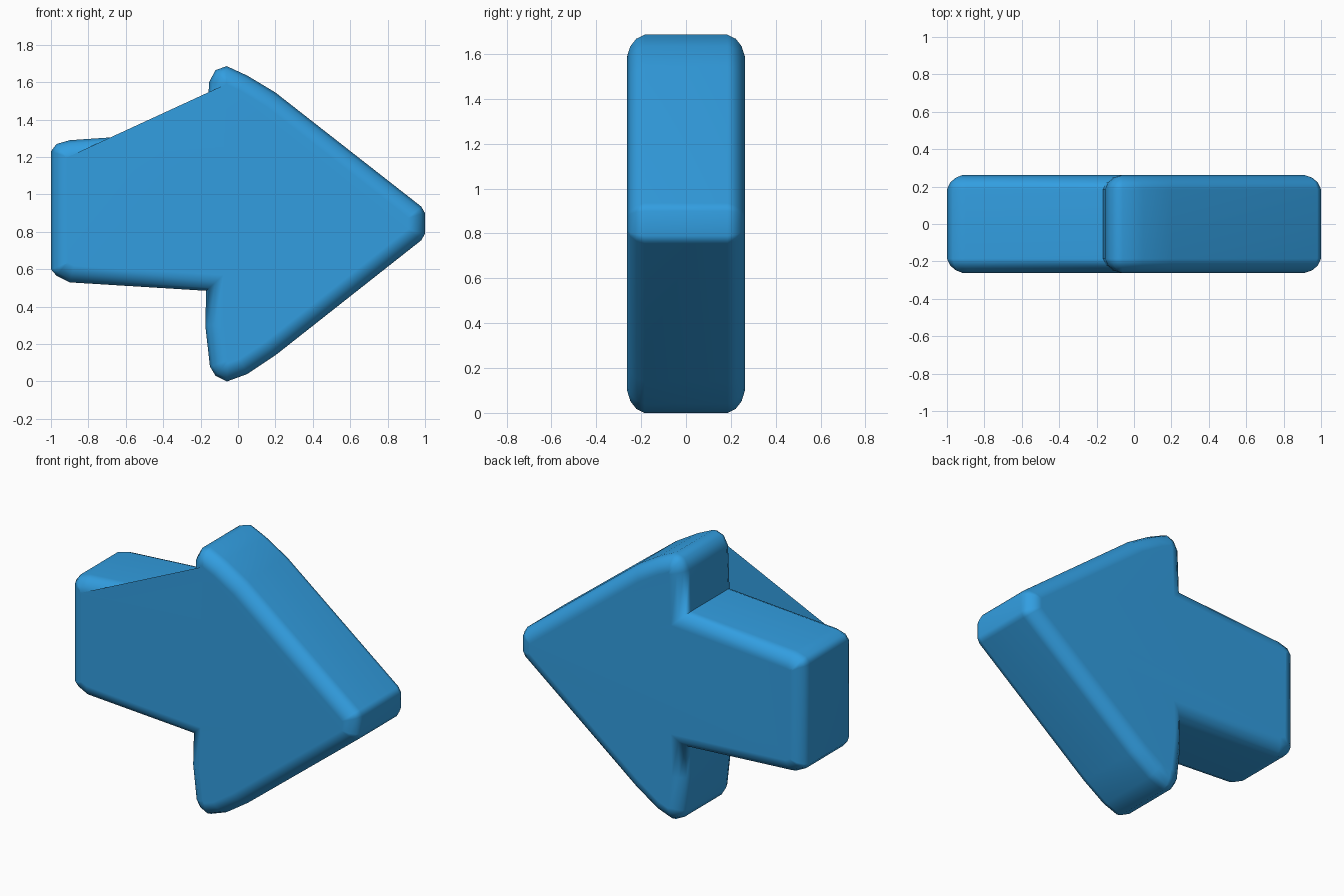
import bpy, bmesh, math
from mathutils import Vector

if "Cube" in bpy.data.objects:
    bpy.data.objects.remove(bpy.data.objects["Cube"])

# Arrow silhouette in x, z (counter-clockwise seen from the front)
OUTLINE = [(-1, 0.60), (-0.97, 0.565), (-0.90, 0.53), (-0.17, 0.485),
           (-0.175, 0.30), (-0.15, 0.08), (-0.12, 0.03), (-0.06, 0.0),
           (0.05, 0.04), (0.20, 0.14), (0.98, 0.755), (1.0, 0.79),
           (1.0, 0.90), (0.98, 0.935), (0.20, 1.545), (0.05, 1.635),
           (-0.06, 1.686), (-0.12, 1.665), (-0.155, 1.60), (-0.165, 1.34),
           (-0.90, 1.29), (-0.97, 1.27), (-1, 1.23)]
# Rounded edge: depth from the middle, inset from the silhouette
EDGE = [(0.185, 0.0), (0.222, 0.017), (0.248, 0.048), (0.262, 0.09)]


def inset(points, d):
    """Mitred inward offset of a closed outline."""
    pts = [Vector(p) for p in points]
    out = []
    for i, p in enumerate(pts):
        a = (p - pts[i - 1]).normalized()
        b = (pts[(i + 1) % len(pts)] - p).normalized()
        na, nb = Vector((-a.y, a.x)), Vector((-b.y, b.x))
        out.append(p + (na + nb) * d / (1 + na.dot(nb)))
    return out


blue = bpy.data.materials.new("bright blue")
blue.diffuse_color = (0.032, 0.342, 0.75, 1)
blue.use_nodes = True
blue.node_tree.nodes["Principled BSDF"].inputs["Base Color"].default_value = blue.diffuse_color

# Stack of outline rings from front to back, bridged and capped
bm = bmesh.new()
layers = [(-y, d) for y, d in reversed(EDGE)] + EDGE
rings = [[bm.verts.new((p.x, y, p.y)) for p in inset(OUTLINE, d)] for y, d in layers]
n = len(OUTLINE)
for r, s in zip(rings, rings[1:]):
    for i in range(n):
        j = (i + 1) % n
        bm.faces.new((r[i], r[j], s[j], s[i]))
bm.faces.new(rings[0])
bm.faces.new(rings[-1][::-1])
bmesh.ops.recalc_face_normals(bm, faces=bm.faces[:])
mesh = bpy.data.meshes.new("arrow")
bm.to_mesh(mesh)
bm.free()
mesh.materials.append(blue)

arrow = bpy.data.objects.new("arrow", mesh)
bpy.context.collection.objects.link(arrow)
bpy.context.view_layer.objects.active = arrow
arrow.select_set(True)
bpy.ops.object.shade_smooth_by_angle(angle=math.radians(55))
wn = arrow.modifiers.new("weighted normals", 'WEIGHTED_NORMAL')
wn.keep_sharp = True
